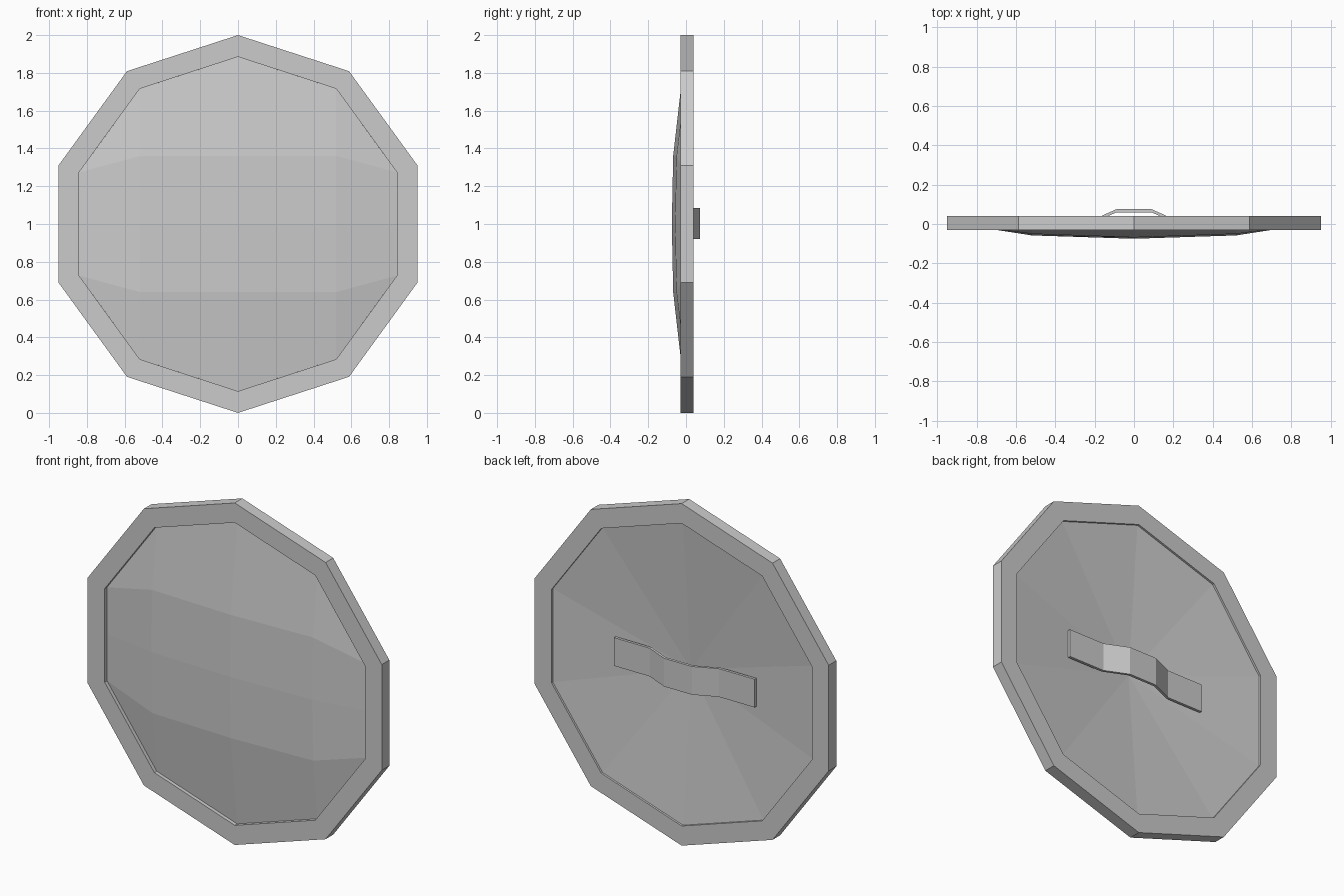
import bpy, bmesh, math
from mathutils import Vector

if "Cube" in bpy.data.objects:
    bpy.data.objects.remove(bpy.data.objects["Cube"], do_unlink=True)

grey = bpy.data.materials.new("light grey")
grey.use_nodes = True
grey.diffuse_color = (0.6, 0.6, 0.6, 1)
grey.node_tree.nodes["Principled BSDF"].inputs["Base Color"].default_value = grey.diffuse_color

SIDES, OUTER, INNER = 10, 1.0, 0.885


def finish(name, bm):
    bmesh.ops.remove_doubles(bm, verts=bm.verts, dist=1e-5)
    mesh = bpy.data.meshes.new(name)
    bm.to_mesh(mesh)
    bm.free()
    mesh.materials.append(grey)
    obj = bpy.data.objects.new(name, mesh)
    bpy.context.collection.objects.link(obj)
    return obj


def ring(bm, radius, y):
    angles = [math.tau * i / SIDES for i in range(SIDES)]
    return [bm.verts.new((radius * math.sin(a), y, 1 + radius * math.cos(a))) for a in angles]


# Rim: square section swept round a ten-sided ring
bm = bmesh.new()
section = [(OUTER, -0.03), (OUTER, 0.04), (INNER, 0.04), (INNER, -0.03)]
loops = [ring(bm, r, y) for r, y in section]
for k in range(4):
    a, b = loops[k], loops[(k + 1) % 4]
    for i in range(SIDES):
        j = (i + 1) % SIDES
        bm.faces.new((a[i], a[j], b[j], b[i]))
bmesh.ops.recalc_face_normals(bm, faces=bm.faces)
finish("rim", bm)

# Front panel: shallow dome, one quadrant of a grid mirrored four ways
edge = -0.008
columns = [
    [(0, -0.075, 0), (0, -0.068, 0.36), (0, edge, 0.885)],
    [(0.52, -0.058, 0), (0.52, -0.05, 0.36), (0.52, edge, 0.716)],
    [(0.842, edge, 0), (0.842, edge, 0.273)],
]
quads = [[(0, 0), (1, 0), (1, 1), (0, 1)], [(0, 1), (1, 1), (1, 2), (0, 2)],
         [(1, 0), (2, 0), (2, 1), (1, 1)], [(1, 1), (2, 1), (1, 2)]]
bm = bmesh.new()
for sx in (1, -1):
    for sz in (1, -1):
        for quad in quads:
            points = [columns[c][r] for c, r in quad]
            if sx * sz < 0:
                points.reverse()
            bm.faces.new([bm.verts.new((sx * x, y, 1 + sz * z)) for x, y, z in points])
finish("front_panel", bm)

# Back panel: hollow fan of triangles
bm = bmesh.new()
outline = ring(bm, INNER, 0.028)
centre = bm.verts.new((0, -0.045, 1))
for i in range(SIDES):
    bm.faces.new((outline[i], outline[(i + 1) % SIDES], centre))
finish("back_panel", bm)

# Handle: bent strap with flat ends
half = [(0.455, 0.015), (0.224, 0.015), (0.09, 0.075)]
path = [(-x, y) for x, y in half] + [(x, y) for x, y in reversed(half)]
bm = bmesh.new()
cuts = []
for x, y in path:
    cuts.append([bm.verts.new((x, y - dy, z)) for dy, z in
                 ((0, 0.92), (0, 1.085), (0.016, 1.085), (0.016, 0.92))])
for a, b in zip(cuts, cuts[1:]):
    for k in range(4):
        n = (k + 1) % 4
        bm.faces.new((a[k], a[n], b[n], b[k]))
bm.faces.new(cuts[0])
bm.faces.new(cuts[-1])
bmesh.ops.recalc_face_normals(bm, faces=bm.faces)
finish("handle", bm)
